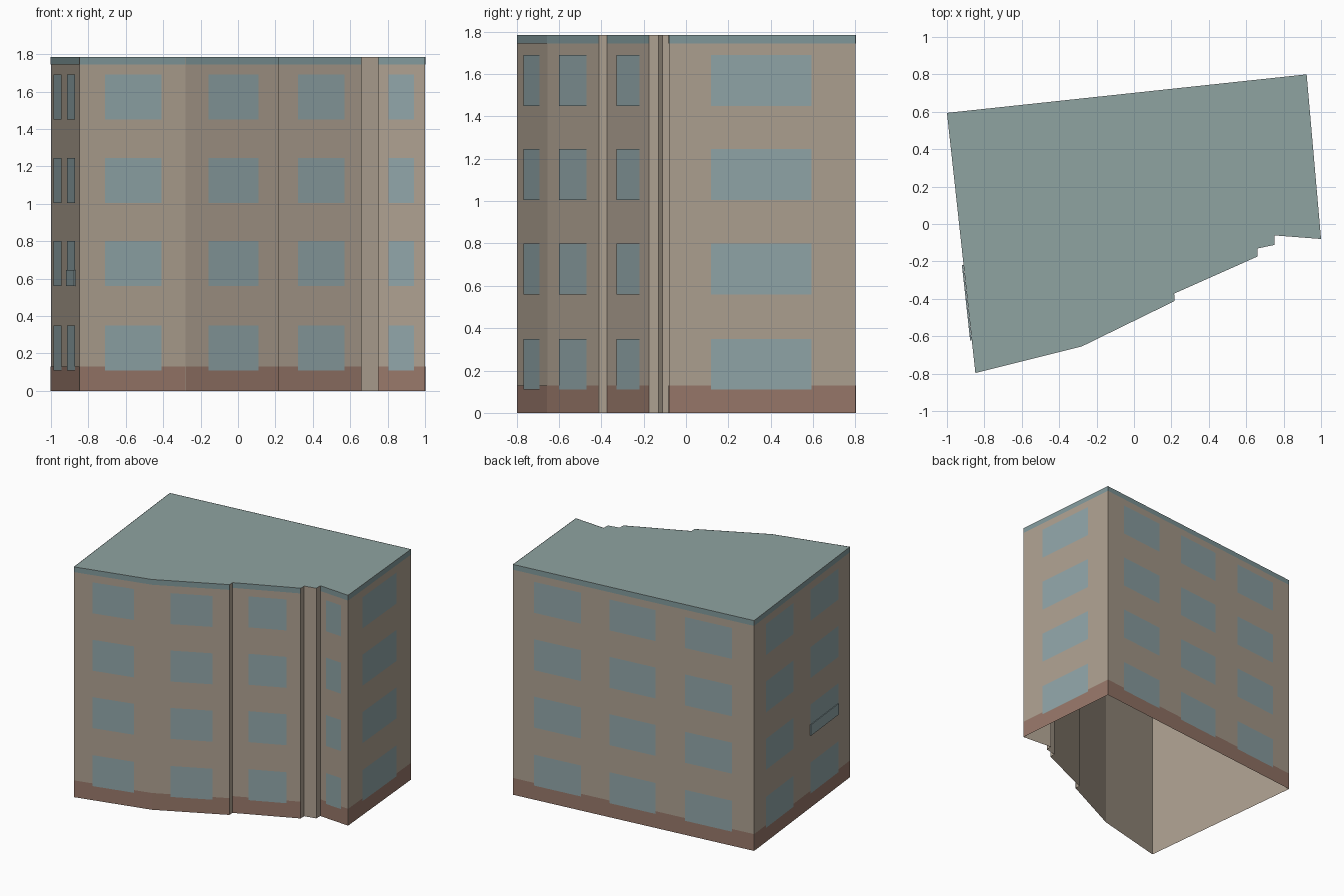
import bpy
import bmesh
from mathutils import Vector

cube = bpy.data.objects.get("Cube")
if cube:
    bpy.data.objects.remove(cube, do_unlink=True)


def material(name, rgb):
    # sRGB bytes to linear colour
    lin = [((c / 255 + 0.055) / 1.055) ** 2.4 for c in rgb]
    m = bpy.data.materials.new(name)
    m.use_nodes = True
    m.diffuse_color = (*lin, 1)
    bsdf = m.node_tree.nodes["Principled BSDF"]
    bsdf.inputs["Base Color"].default_value = (*lin, 1)
    bsdf.inputs["Roughness"].default_value = 0.9
    return m


WALL = material("beige wall", (174, 161, 145))
ROOF = material("grey green roof", (143, 163, 161))
TRIM = material("teal eaves", (130, 154, 156))
GLASS = material("blue grey glass", (145, 166, 169))
BASE = material("brown plinth", (152, 120, 106))

HEIGHT = 1.785
FLOORS = [0.11, 0.56, 1.005, 1.45]
WINDOW_H = 0.24

# Footprint, counter-clockwise; each corner starts a wall:
# (corner, has bands, window spans as fractions along the wall)
WALLS = [
    ((-0.848, -0.797), True, [(0.24, 0.77)]),
    ((-0.28, -0.655), True, [(0.24, 0.78)]),
    ((0.217, -0.412), False, []),
    ((0.215, -0.372), True, [(0.235, 0.79)]),
    ((0.66, -0.174), False, []),
    ((0.66, -0.131), False, []),
    ((0.75, -0.112), False, []),
    ((0.75, -0.061), True, [(0.22, 0.76)]),
    ((1.0, -0.08), True, [(0.225, 0.765)]),
    ((0.923, 0.8), True, [(0.087, 0.282), (0.402, 0.593), (0.714, 0.909)]),
    ((-1.0, 0.594), True, [(0.12, 0.405), (0.585, 0.875)]),
]
corners = [Vector((*w[0], 0)) for w in WALLS]
UP = Vector((0, 0, 1))


def finish(bm, name, mats):
    mesh = bpy.data.meshes.new(name)
    bm.to_mesh(mesh)
    bm.free()
    for m in mats:
        mesh.materials.append(m)
    obj = bpy.data.objects.new(name, mesh)
    bpy.context.collection.objects.link(obj)
    return obj


def panel(bm, i, span, z0, z1, offset):
    # Flat panel just outside wall i
    a, b = corners[i], corners[(i + 1) % len(corners)]
    out = (b - a).cross(UP).normalized() * offset
    p, q = a.lerp(b, span[0]) + out, a.lerp(b, span[1]) + out
    return bm.faces.new([bm.verts.new(v) for v in
                         (p + UP * z0, q + UP * z0, q + UP * z1, p + UP * z1)])


# Wall shell, open underneath, with a flat roof
bm = bmesh.new()
low = [bm.verts.new(c) for c in corners]
top = [bm.verts.new(c + UP * HEIGHT) for c in corners]
n = len(corners)
for i in range(n):
    j = (i + 1) % n
    bm.faces.new((low[i], low[j], top[j], top[i]))
bm.faces.new(top).material_index = 1
finish(bm, "building_shell", [WALL, ROOF])

# Plinth, eaves and windows on the main walls
plinth, eaves, windows = bmesh.new(), bmesh.new(), bmesh.new()
for i, (_, banded, spans) in enumerate(WALLS):
    if banded:
        panel(plinth, i, (0, 1), 0, 0.13, 0.002)
        panel(eaves, i, (0, 1), HEIGHT - 0.04, HEIGHT, 0.002)
    for span in spans:
        for z in FLOORS:
            panel(windows, i, span, z, z + WINDOW_H, 0.004)
finish(plinth, "plinth", [BASE])
finish(eaves, "eaves", [TRIM])
finish(windows, "windows", [GLASS])

# Small raised pane on the left wall, second floor
bm = bmesh.new()
face = panel(bm, n - 1, (0.585, 0.875), 0.56, 0.645, 0.001)
normal = (corners[0] - corners[-1]).cross(UP).normalized()
moved = bmesh.ops.extrude_face_region(bm, geom=[face])["geom"]
bmesh.ops.translate(bm, vec=normal * 0.008,
                    verts=[v for v in moved if isinstance(v, bmesh.types.BMVert)])
bmesh.ops.recalc_face_normals(bm, faces=bm.faces)
finish(bm, "raised_pane", [GLASS])
